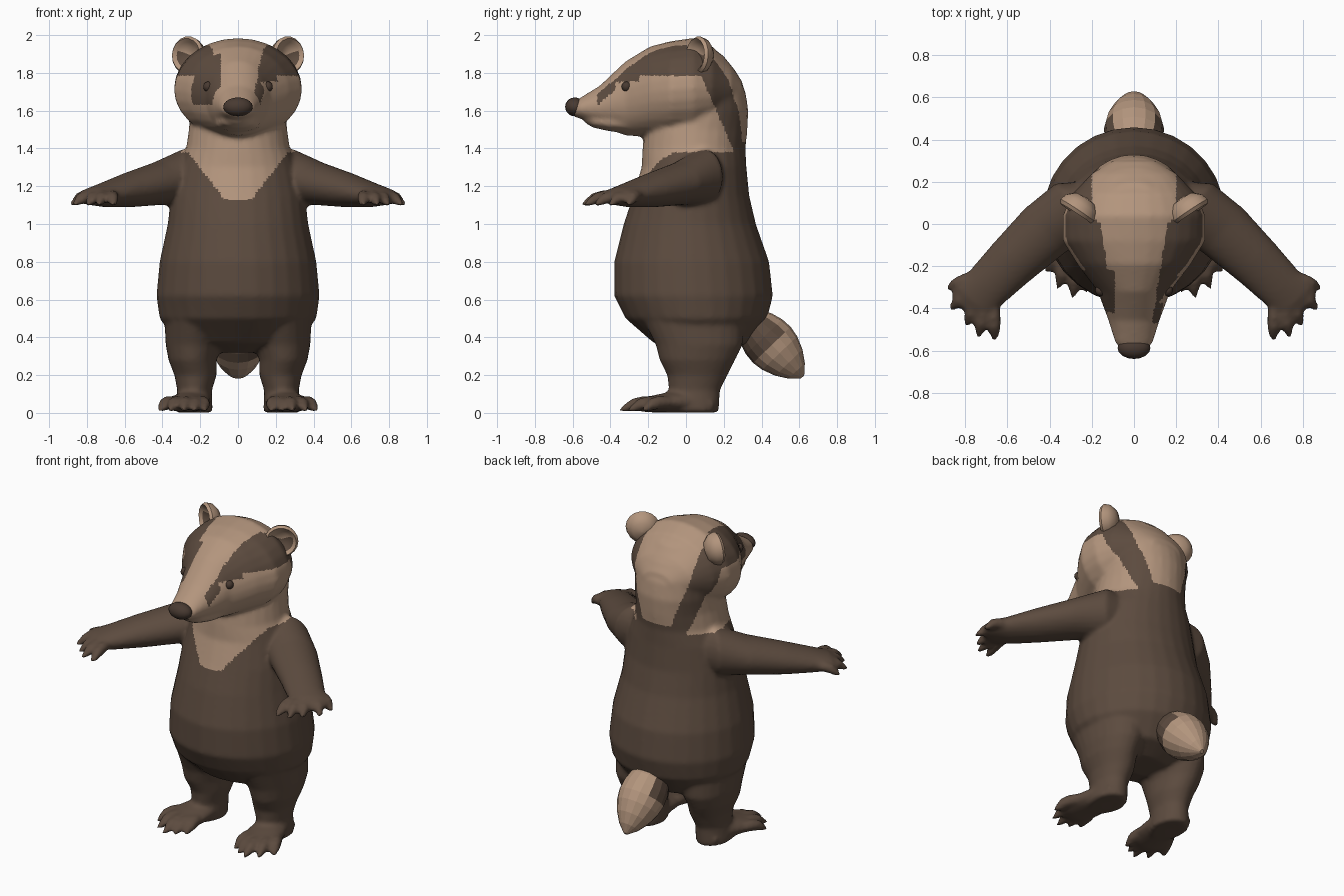
import bpy, bmesh, math
from mathutils import Vector, Matrix

cube = bpy.data.objects.get("Cube")
if cube:
    bpy.data.objects.remove(cube, do_unlink=True)


def material(name, rgb):
    m = bpy.data.materials.new(name)
    m.use_nodes = True
    m.diffuse_color = (*rgb, 1)
    bsdf = m.node_tree.nodes["Principled BSDF"]
    bsdf.inputs["Base Color"].default_value = (*rgb, 1)
    bsdf.inputs["Roughness"].default_value = 0.8
    return m


BROWN = material("dark brown fur", (0.107, 0.070, 0.049))
TAN = material("tan fur", (0.45, 0.30, 0.205))
NOSE = material("nose brown", (0.065, 0.042, 0.031))


def loft(bm, axis, rings, sides=24):
    """Skin elliptical rings (x, y, z, width, height) set square to the axis."""
    d = Vector(axis).normalized()
    u = d.cross(Vector((0, 0, 1)))
    u = u.normalized() if u.length > 0.01 else Vector((1, 0, 0))
    v = u.cross(d)
    loops = []
    for x, y, z, a, b in rings:
        angles = [math.tau * i / sides for i in range(sides)]
        loops.append([bm.verts.new(Vector((x, y, z)) + u * a * math.cos(t) + v * b * math.sin(t))
                      for t in angles])
    for low, high in zip(loops, loops[1:]):
        for i in range(sides):
            j = (i + 1) % sides
            bm.faces.new((low[i], low[j], high[j], high[i]))
    bm.faces.new(loops[0])
    bm.faces.new(loops[-1])


def finish(bm, name, mats):
    bmesh.ops.recalc_face_normals(bm, faces=bm.faces)
    me = bpy.data.meshes.new(name)
    bm.to_mesh(me)
    bm.free()
    for m in mats:
        me.materials.append(m)
    ob = bpy.data.objects.new(name, me)
    bpy.context.collection.objects.link(ob)
    return ob


def smooth(ob):
    bpy.ops.object.select_all(action='DESELECT')
    ob.select_set(True)
    bpy.context.view_layer.objects.active = ob
    bpy.ops.object.shade_smooth_by_angle(angle=math.radians(50))


def digit(bm, side, root, tip, r):
    """A finger or toe that arches over and narrows to a claw."""
    root, tip = Vector(root), Vector(tip)
    rings = []
    for t, k, lift in ((0, 0.9, 0), (0.35, 1, 0.012), (0.65, 0.95, 0.012), (0.85, 0.6, 0), (1, 0.15, -0.008)):
        p = root.lerp(tip, t)
        rings.append((p.x * side, p.y, p.z + lift, r * k, r * k))
    axis = tip - root
    loft(bm, (axis.x * side, axis.y, 0), rings, 10)


bm = bmesh.new()

# Torso and neck: height, front y, back y, half width
torso = [(0.32, 0.0, 0.2, 0.16), (0.37, -0.17, 0.33, 0.32), (0.5, -0.32, 0.43, 0.415),
         (0.62, -0.38, 0.46, 0.432), (0.8, -0.38, 0.44, 0.415), (1.0, -0.33, 0.37, 0.372),
         (1.15, -0.28, 0.335, 0.355), (1.3, -0.235, 0.32, 0.32), (1.4, -0.23, 0.315, 0.275),
         (1.5, -0.22, 0.325, 0.26), (1.6, -0.15, 0.33, 0.255), (1.7, -0.1, 0.315, 0.245),
         (1.8, -0.02, 0.27, 0.22), (1.9, 0.05, 0.19, 0.13)]
loft(bm, (0, 0, 1), [(0, (f + k) / 2, z, w, (k - f) / 2) for z, f, k, w in torso], 28)

# Head: y, centre height, half width, half height
head = [(-0.6, 1.605, 0.06, 0.035), (-0.56, 1.613, 0.09, 0.055), (-0.455, 1.625, 0.122, 0.108),
        (-0.32, 1.665, 0.172, 0.196), (-0.19, 1.70, 0.27, 0.24), (-0.08, 1.71, 0.338, 0.258),
        (0.04, 1.72, 0.338, 0.265), (0.14, 1.72, 0.295, 0.22), (0.24, 1.71, 0.2, 0.13),
        (0.3, 1.69, 0.1, 0.06)]
loft(bm, (0, 1, 0), [(0, y, z, w, h) for y, z, w, h in head], 28)

# Lower jaw
loft(bm, (0, 1, 0), [(0, -0.535, 1.555, 0.04, 0.02), (0, -0.49, 1.545, 0.085, 0.035),
                     (0, -0.4, 1.535, 0.115, 0.045), (0, -0.28, 1.53, 0.13, 0.05)])

for s in (1, -1):
    # Arm
    loft(bm, (0.7 * s, -0.7, 0), [(s * x, y, z, a, b) for x, y, z, a, b in (
        (0.17, 0.13, 1.25, 0.1, 0.12), (0.27, 0.09, 1.25, 0.145, 0.15), (0.42, -0.03, 1.215, 0.143, 0.115),
        (0.58, -0.18, 1.18, 0.125, 0.092), (0.7, -0.3, 1.155, 0.112, 0.066),
        (0.77, -0.365, 1.145, 0.115, 0.045), (0.805, -0.4, 1.135, 0.09, 0.025))])
    # Fingers
    for x, y in ((0.89, -0.31), (0.875, -0.41), (0.8, -0.49), (0.74, -0.545), (0.66, -0.56)):
        digit(bm, s, (0.72 + (x - 0.77) * 0.5, -0.33 + (y + 0.46) * 0.5, 1.15), (x, y, 1.105), 0.033)
    # Leg
    loft(bm, (0, 0, 1), [(s * x, y, z, a, b) for x, y, z, a, b in (
        (0.22, 0.04, 0.5, 0.17, 0.27), (0.235, 0.07, 0.36, 0.148, 0.23), (0.24, 0.06, 0.28, 0.128, 0.2),
        (0.225, 0.06, 0.2, 0.112, 0.16), (0.23, 0.045, 0.12, 0.092, 0.135),
        (0.235, 0.04, 0.03, 0.1, 0.135), (0.235, 0.04, 0.002, 0.1, 0.13))])
    # Foot
    loft(bm, (0.2 * s, -1, 0), [(s * x, y, z, a, b) for x, y, z, a, b in (
        (0.235, 0.13, 0.045, 0.08, 0.04), (0.24, 0.0, 0.06, 0.1, 0.06), (0.26, -0.1, 0.055, 0.115, 0.053),
        (0.275, -0.2, 0.045, 0.115, 0.042), (0.285, -0.25, 0.035, 0.09, 0.025))])
    # Toes
    for x, y in ((0.175, -0.29), (0.23, -0.33), (0.29, -0.355), (0.36, -0.31), (0.415, -0.235)):
        digit(bm, s, (0.26 + (x - 0.28) * 0.65, y * 0.4, 0.055), (x, y, 0.022), 0.036)

sculpt = finish(bm, "body_parts", [BROWN, TAN])

# Fuse the parts into a single skin
remesh = sculpt.modifiers.new("fuse", 'REMESH')
remesh.mode = 'VOXEL'
remesh.voxel_size = 0.014
soften = sculpt.modifiers.new("soften", 'SMOOTH')
soften.factor = 0.5
soften.iterations = 3
graph = bpy.context.evaluated_depsgraph_get()
skin = bpy.data.meshes.new_from_object(sculpt.evaluated_get(graph))
bpy.data.objects.remove(sculpt, do_unlink=True)
skin.materials.clear()
for m in (BROWN, TAN):
    skin.materials.append(m)
body = bpy.data.objects.new("body", skin)
bpy.context.collection.objects.link(body)
smooth(body)


def is_tan(x, y, z):
    a = abs(x)
    if z < 1.38:                                   # chest bib
        return z > 1.13 and y < -0.05 and a < 0.07 + (z - 1.13) * 0.78
    if a > 0.3 and z < 1.45:                       # shoulder
        return False
    if y > 0.07 + (1.81 - z) * 0.43:               # nape stripe between dark bands
        return z > 1.43 and a < 0.1 + 0.1 * min(1, (z - 1.43) / 0.3)
    low = 1.785 if y > -0.25 else 1.75             # brow stripes
    if -0.42 < y < 0.12 and z > low and a > 0.11 + 0.17 * max(0, y + 0.3):
        return False
    if x < -0.09 and -0.42 < y < -0.22 and z > 1.635:          # right eye patch
        return False
    if x > 0 and -0.47 < y < -0.375 and abs(z - 1.70 - (y + 0.42) * 0.8) < 0.03:
        return False                               # left muzzle spot
    return True


for f in skin.polygons:
    f.material_index = int(is_tan(*f.center))

# Tail with a dark root
bm = bmesh.new()
AXIS = Vector((0, 0.69, -0.72)).normalized()
loft(bm, AXIS, [(0, 0.33 + AXIS.y * t, 0.49 + AXIS.z * t, w, h) for t, w, h in (
    (0, 0.08, 0.08), (0.06, 0.125, 0.115), (0.12, 0.14, 0.133), (0.18, 0.142, 0.138),
    (0.24, 0.13, 0.128), (0.31, 0.1, 0.1), (0.37, 0.06, 0.06), (0.415, 0.012, 0.012))], 16)
for f in bm.faces:
    c = f.calc_center_median()
    upper = abs(c.x) < 0.09 and c.y + c.z > 0.9
    f.material_index = int(c.dot(AXIS) > 0.045 or upper)
finish(bm, "tail", [BROWN, TAN])

# Ears: spun cups that open forward and outward
for s, side in ((1, "left"), (-1, "right")):
    bm = bmesh.new()
    profile = [(0.001, -0.06), (0.055, -0.052), (0.09, -0.02), (0.1, 0.015), (0.088, 0.032),
               (0.07, 0.015), (0.045, -0.01), (0.001, -0.018)]
    loft(bm, (0, 0, 1), [(0, 0, d, r, r) for r, d in profile], 18)
    for f in bm.faces:
        c = f.calc_center_median()
        inside = c.z > -0.02 and c.xy.length < 0.075
        f.material_index = 0 if inside and c.y < 0.01 else 1
    facing = Vector((0.55 * s, -0.83, 0.05)).normalized()
    turn = facing.to_track_quat('Z', 'Y').to_matrix().to_4x4()
    bm.transform(Matrix.Translation((0.258 * s, 0.075, 1.893)) @ turn)
    smooth(finish(bm, side + "_ear", [BROWN, TAN]))


def ball(name, loc, size, mat):
    bm = bmesh.new()
    bmesh.ops.create_uvsphere(bm, u_segments=16, v_segments=10, radius=1)
    bm.transform(Matrix.Translation(loc) @ Matrix.Diagonal((*size, 1)))
    smooth(finish(bm, name, [mat]))


# Nose and eyes
ball("nose", (0, -0.588, 1.62), (0.078, 0.052, 0.05), NOSE)
for s, side in ((1, "left"), (-1, "right")):
    ball(side + "_eye", (0.158 * s, -0.315, 1.727), (0.026, 0.026, 0.027), NOSE)
